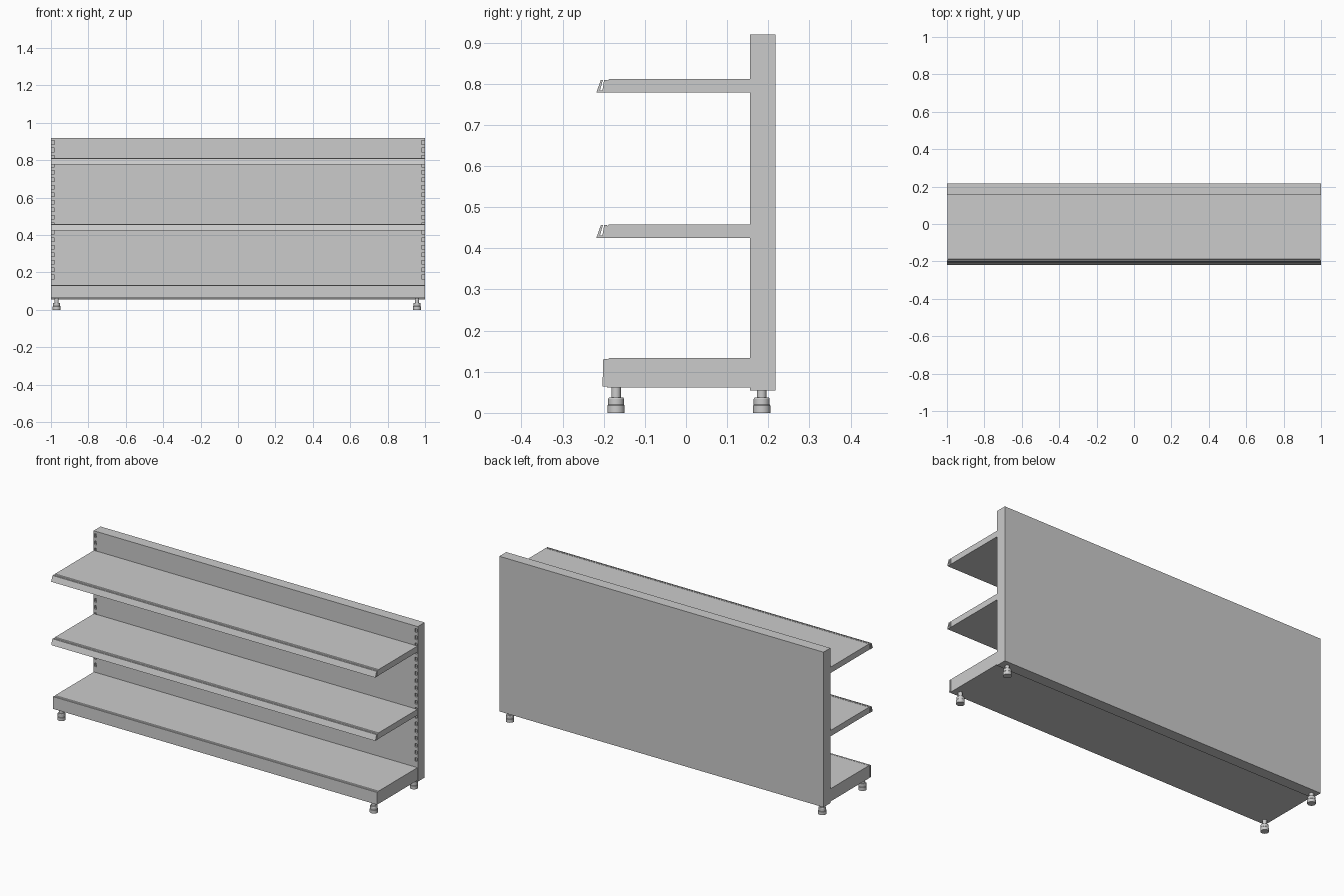
import bpy, bmesh, math
from mathutils import Matrix, Vector

if "Cube" in bpy.data.objects:
    bpy.data.objects.remove(bpy.data.objects["Cube"])


def finish(bm, name):
    bmesh.ops.recalc_face_normals(bm, faces=bm.faces)
    mesh = bpy.data.meshes.new(name)
    bm.to_mesh(mesh)
    bm.free()
    obj = bpy.data.objects.new(name, mesh)
    bpy.context.collection.objects.link(obj)
    return obj


def add_box(bm, lo, hi):
    lo, hi = Vector(lo), Vector(hi)
    size = hi - lo
    bmesh.ops.create_cube(bm, size=1, matrix=Matrix.Translation((lo + hi) / 2) @ Matrix.Diagonal((*size, 1)))


def extrude_x(name, profile, half, z=0):
    """Extrude a closed (y, z) profile symmetrically along x."""
    bm = bmesh.new()
    face = bm.faces.new([bm.verts.new((-half, y, z + h)) for y, h in profile])
    out = bmesh.ops.extrude_face_region(bm, geom=[face])
    verts = [v for v in out["geom"] if isinstance(v, bmesh.types.BMVert)]
    bmesh.ops.translate(bm, verts=verts, vec=(2 * half, 0, 0))
    return finish(bm, name)


def lathe(name, profile, x, y, steps=24):
    bm = bmesh.new()
    verts = [bm.verts.new((r, 0, z)) for r, z in profile]
    edges = [bm.edges.new(p) for p in zip(verts, verts[1:])]
    bmesh.ops.spin(bm, geom=verts + edges, axis=(0, 0, 1), cent=(0, 0, 0),
                   angle=math.tau, steps=steps, use_duplicate=False)
    bmesh.ops.remove_doubles(bm, verts=bm.verts, dist=1e-5)
    obj = finish(bm, name)
    obj.location = (x, y, 0)
    bpy.ops.object.select_all(action='DESELECT')
    obj.select_set(True)
    bpy.context.view_layer.objects.active = obj
    bpy.ops.object.shade_smooth_by_angle(angle=math.radians(30))


# Back panel with two columns of bracket slots in its front face
bm = bmesh.new()
add_box(bm, (-1, 0.156, 0.055), (1, 0.217, 0.92))
panel = finish(bm, "back_panel")
bm = bmesh.new()
for side in (-1, 1):
    xs = sorted((side * 0.982, side * 0.996))
    for i in range(19):
        z = 0.165 + i * 0.04
        add_box(bm, (xs[0], 0.14, z), (xs[1], 0.168, z + 0.02))
cutter = finish(bm, "slot_cutter")
cutter.hide_render = True
mod = panel.modifiers.new("slots", 'BOOLEAN')
mod.object = cutter
mod.solver = 'EXACT'
bpy.context.view_layer.objects.active = panel
bpy.ops.object.modifier_apply(modifier=mod.name)
bpy.data.objects.remove(cutter)

# Two upper shelves, each with a slanted label channel on the front edge
board = [(-0.192, 0), (0.156, 0), (0.156, 0.033), (-0.187, 0.033), (-0.192, 0.029)]
channel = [(-0.192, 0.0), (-0.218, 0.0), (-0.207, 0.031), (-0.202, 0.031),
           (-0.209, 0.006), (-0.203, 0.006), (-0.199, 0.031), (-0.192, 0.031)]
for label, z in (("middle", 0.425), ("upper", 0.778)):
    extrude_x(label + "_shelf", board, 0.998, z)
    extrude_x(label + "_label_channel", channel, 1.0, z)

# Deep bottom shelf with its front fascia
extrude_x("base_shelf", [(-0.192, 0.062), (0.156, 0.062), (0.156, 0.133),
                         (-0.187, 0.133), (-0.192, 0.129)], 0.998)
extrude_x("base_fascia", [(-0.192, 0.064), (-0.203, 0.064), (-0.201, 0.131), (-0.192, 0.131)], 1.0)

# Four levelling feet
foot = [(0, 0), (0.021, 0), (0.021, 0.018), (0.0195, 0.02), (0.0195, 0.034),
        (0.0175, 0.037), (0.0115, 0.037), (0.0115, 0.066), (0, 0.066)]
for xname, x in (("left", -0.97), ("right", 0.957)):
    for yname, y in (("front", -0.17), ("back", 0.184)):
        lathe(f"{yname}_{xname}_foot", foot, x, y)
